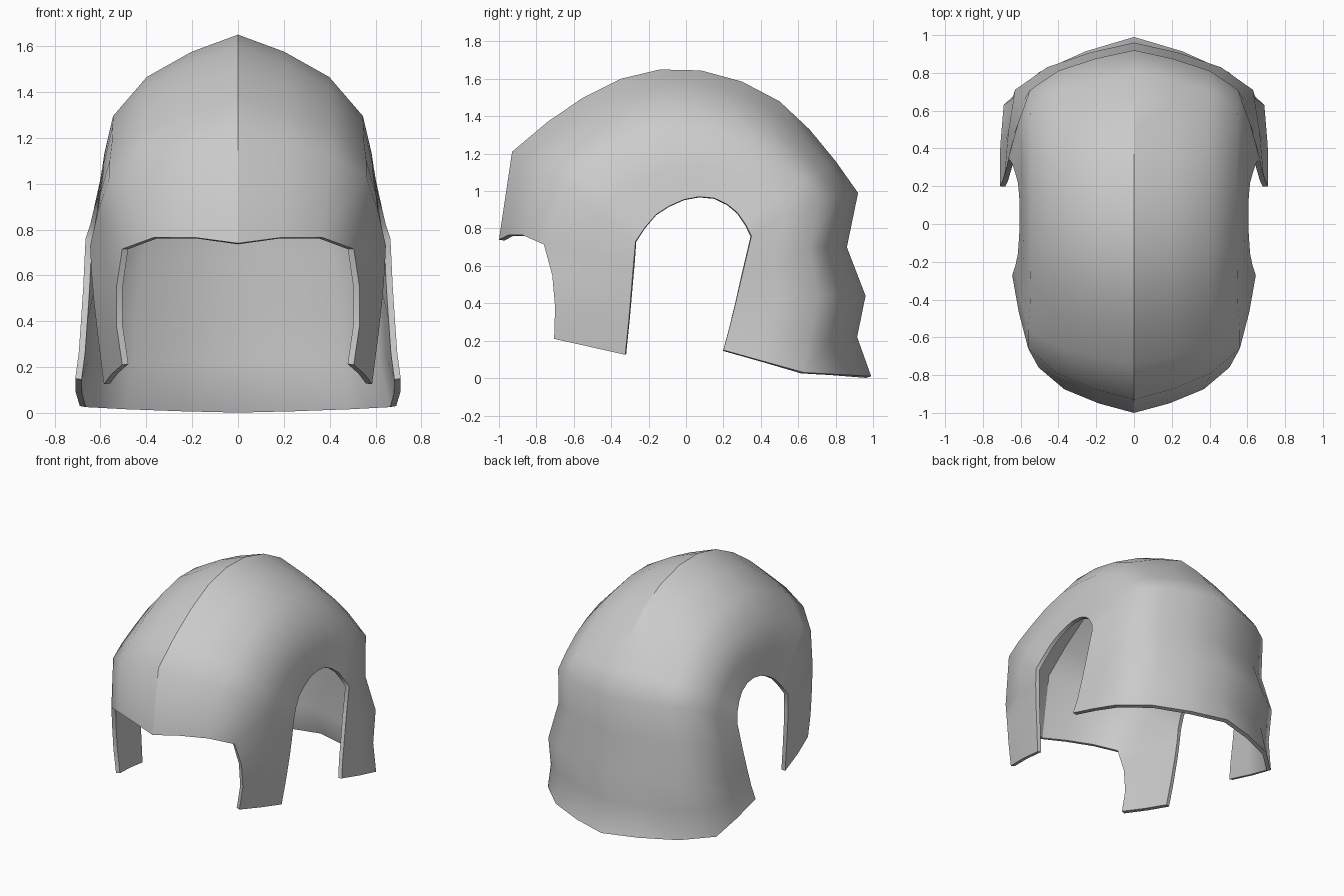
import bpy
import bmesh
import math
from mathutils import Vector

default_cube = bpy.data.objects.get("Cube")
if default_cube:
    bpy.data.objects.remove(default_cube, do_unlink=True)

# Steel material
steel = bpy.data.materials.new("steel_grey")
steel.use_nodes = True
steel_colour = (0.6, 0.6, 0.6, 1.0)
steel.diffuse_color = steel_colour
steel.node_tree.nodes["Principled BSDF"].inputs["Base Color"].default_value = steel_colour

# Centre ridge (y, z), from the brow over the crown to the neck rim
ridge = [(-1, .74), (-.93, 1.21), (-.74, 1.37), (-.55, 1.5), (-.35, 1.6), (-.14, 1.65),
         (.08, 1.645), (.3, 1.585), (.5, 1.48), (.66, 1.33), (.8, 1.16), (.92, .99),
         (.86, .7), (.96, .44), (.915, .22), (.99, .01)]

# Shoulder line (x, y, z), where the dome turns into the side wall
shoulder = [(.505, -.76, .715), (.56, -.66, 1.03), (.56, -.56, 1.1), (.55, -.43, 1.18),
            (.547, -.28, 1.25), (.545, -.11, 1.295), (.545, .06, 1.295), (.545, .24, 1.275),
            (.545, .39, 1.22), (.548, .51, 1.15), (.55, .62, 1.06), (.55, .71, .97),
            (.58, .66, .7), (.63, .71, .44), (.645, .66, .22), (.69, .63, .03)]

# Edge of the ear opening (x, y, z), from the cheek round to the neck guard
ear_edge = [(.64, -.28, .62), (.645, -.27, .73), (.628, -.22, .805), (.615, -.16, .875),
            (.61, -.09, .92), (.605, -.01, .955), (.605, .07, .97), (.608, .15, .963),
            (.615, .22, .93), (.63, .275, .885), (.645, .32, .82), (.665, .35, .76),
            (.675, .3, .55), (.685, .265, .4), (.695, .23, .26), (.71, .2, .15)]

# Cheek plate rows below the brow: front edge and ear edge, bottom first
cheek = [((.505, -.705, .21), (.585, -.325, .125)),
         ((.53, -.7, .38), (.61, -.305, .32)),
         ((.53, -.715, .55), (.63, -.29, .5))]


def side_wall(outer, inner):
    """Points from the shoulder to the ear edge with a slight bulge."""
    a, b = Vector(outer), Vector(inner)
    return [a, a.lerp(b, .5) + Vector((.008, 0, 0)), b]


def full_row(index):
    """Points from the ridge over the dome and down the side wall."""
    top = Vector((0, *ridge[index]))
    edge = Vector(shoulder[index])
    row = [top]
    for across, drop, brow_lift in ((.37, .21, .03), (.73, .52, .038)):
        point = top.lerp(edge, drop)
        point.x = edge.x * across
        if index == 0:
            point.z += brow_lift
        row.append(point)
    return row + side_wall(edge, ear_edge[index])


# Half shell as a grid of rows; cheek rows only have side wall columns
bm = bmesh.new()
rows = [[None] * 3 + side_wall(*pair) for pair in cheek]
rows += [full_row(i) for i in range(len(ridge))]
grid = [[bm.verts.new(p) if p is not None else None for p in row] for row in rows]
for lower, upper in zip(grid, grid[1:]):
    for c in range(len(lower) - 1):
        quad = (lower[c], lower[c + 1], upper[c + 1], upper[c])
        if None not in quad:
            bm.faces.new(quad)
mesh = bpy.data.meshes.new("helmet_shell")
bm.to_mesh(mesh)
bm.free()
mesh.materials.append(steel)
helmet = bpy.data.objects.new("helmet_shell", mesh)
bpy.context.collection.objects.link(helmet)

# Mirror to the other side and give the plate its thickness
mirror = helmet.modifiers.new("mirror", "MIRROR")
mirror.use_clip = True
plate = helmet.modifiers.new("plate_thickness", "SOLIDIFY")
plate.thickness = .028
plate.offset = -1
plate.use_even_offset = True
bpy.ops.object.select_all(action="DESELECT")
helmet.select_set(True)
bpy.context.view_layer.objects.active = helmet
for modifier in (mirror.name, plate.name):
    bpy.ops.object.modifier_apply(modifier=modifier)

# Smooth shell with sharp rims and a sharp crown ridge
bpy.ops.object.shade_smooth_by_angle(angle=math.radians(55))
bm = bmesh.new()
bm.from_mesh(helmet.data)
for edge in bm.edges:
    if all(abs(v.co.x) < .001 and (v.co.y < .7 or v.co.z > 1.25) for v in edge.verts):
        edge.smooth = False
bm.to_mesh(helmet.data)
bm.free()
